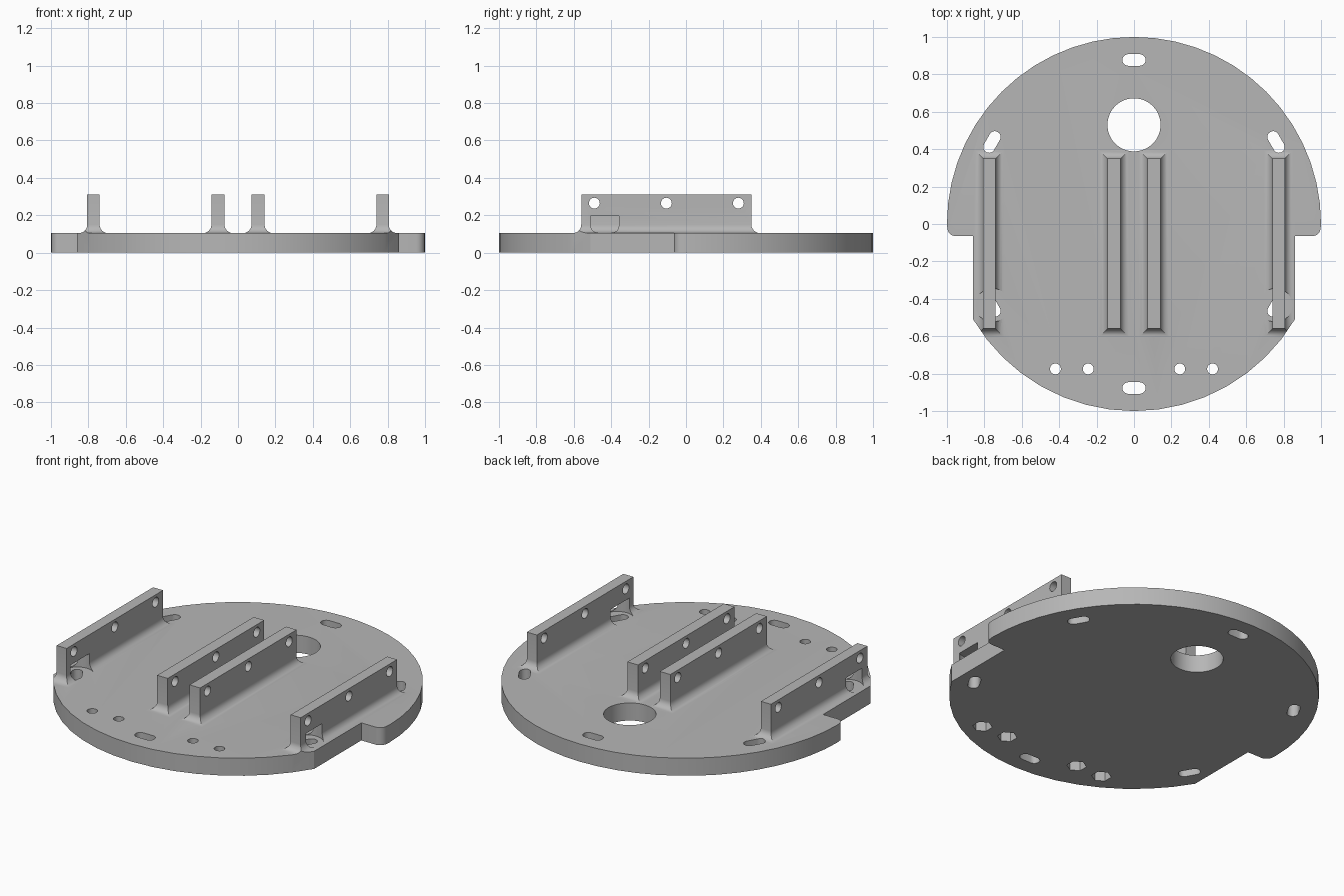
import bpy, bmesh, math

if "Cube" in bpy.data.objects:
    bpy.data.objects.remove(bpy.data.objects["Cube"], do_unlink=True)

T = 0.105          # plate thickness
NOTCH_X, NOTCH_Y = 0.86, -0.065

grey = bpy.data.materials.new("grey_plastic")
grey.use_nodes = True
grey.diffuse_color = (0.47, 0.47, 0.47, 1)
grey.node_tree.nodes["Principled BSDF"].inputs["Base Color"].default_value = (0.47, 0.47, 0.47, 1)


def loft(name, rings):
    """Closed solid through a stack of matching point rings."""
    bm = bmesh.new()
    loops = [[bm.verts.new(p) for p in ring] for ring in rings]
    n = len(loops[0])
    for a, b in zip(loops, loops[1:]):
        for i in range(n):
            j = (i + 1) % n
            bm.faces.new((a[i], a[j], b[j], b[i]))
    bm.faces.new(loops[0][::-1])
    bm.faces.new(loops[-1])
    bmesh.ops.recalc_face_normals(bm, faces=bm.faces)
    mesh = bpy.data.meshes.new(name)
    bm.to_mesh(mesh)
    bm.free()
    mesh.materials.append(grey)
    obj = bpy.data.objects.new(name, mesh)
    bpy.context.collection.objects.link(obj)
    return obj


def prism(name, pts, z0, z1):
    return loft(name, [[(x, y, z) for x, y in pts] for z in (z0, z1)])


def combine(target, tool, operation):
    mod = target.modifiers.new("combine", "BOOLEAN")
    mod.operation, mod.solver, mod.object = operation, "EXACT", tool
    bpy.context.view_layer.objects.active = target
    bpy.ops.object.modifier_apply(modifier=mod.name)
    bpy.data.objects.remove(tool, do_unlink=True)


def circle(cx, cy, r, n=32, start=0.0):
    return [(cx + r * math.cos(start + math.tau * i / n),
             cy + r * math.sin(start + math.tau * i / n)) for i in range(n)]


def slot(cx, cy, angle, half=0.031, r=0.031, n=10):
    pts = []
    for side in (1, -1):
        for i in range(n + 1):
            a = math.pi * i / n - math.pi / 2
            u, v = side * (half + r * math.cos(a)), side * r * math.sin(a)
            pts.append((cx + u * math.cos(angle) - v * math.sin(angle),
                        cy + u * math.sin(angle) + v * math.cos(angle)))
    return pts


def outline():
    """Round plate with a stepped notch and rounded ears on both sides."""
    r = 0.045
    low = math.asin(math.sqrt(1 - NOTCH_X ** 2))
    half = [(math.sin(a), -math.cos(a)) for a in
            [(math.pi / 2 - low) * i / 8 for i in range(9)]]
    half.append((NOTCH_X, NOTCH_Y))
    cx, cy = 0.998 - r, NOTCH_Y + r
    half += [(cx + r * math.sin(a), cy - r * math.cos(a)) for a in
             [math.pi / 2 * i / 6 for i in range(7)]]
    half += [(math.cos(a), math.sin(a)) for a in
             [math.pi / 2 * i / 14 for i in range(15)]]
    return half + [(-x, y) for x, y in reversed(half[1:-1])]


def rail(name, cx, half_width):
    """Upright rail with a mitred concave fillet around its foot."""
    y0, y1, r, steps = -0.56, 0.35, 0.045, 6
    levels = [(r, T - 0.05)]
    for i in range(steps + 1):
        t = math.pi / 2 * i / steps
        levels.append((r * (1 - math.sin(t)), T + r * (1 - math.cos(t))))
    levels.append((0, 0.31))
    return loft(name, [[(cx - half_width - o, y0 - o, z), (cx + half_width + o, y0 - o, z),
                        (cx + half_width + o, y1 + o, z), (cx - half_width - o, y1 + o, z)]
                       for o, z in levels])


plate = prism("mounting_plate", outline(), 0, T)

# rails with cross holes; the outer pair has a clearance pocket above a slot
for side in (-1, 1):
    for cx, half_width in ((0.107, 0.035), (0.773, 0.033)):
        bar = rail("rail", side * cx, half_width)
        for y in (-0.49, -0.105, 0.28):
            ring = circle(y, 0.265, 0.029, 24)
            combine(bar, loft("cutter", [[(x, u, v) for u, v in ring] for x in (-1.2, 1.2)]),
                    "DIFFERENCE")
        if cx > 0.5:
            combine(bar, prism("cutter", circle(side * 0.757, -0.434, 0.09), 0, 0.197),
                    "DIFFERENCE")
            combine(bar, prism("cutter", outline(), -0.1, 0.5), "INTERSECT")
        combine(plate, bar, "UNION")

# cable hole and six tangential slots
holes = [circle(0, 0.53, 0.142, 48)]
for degrees in range(30, 390, 60):
    a = math.radians(degrees)
    holes.append(slot(0.877 * math.cos(a), 0.877 * math.sin(a), a + math.pi / 2))
# screw holes near the front rim, with hexagonal nut pockets underneath
for x in (-0.42, -0.245, 0.245, 0.42):
    holes.append(circle(x, -0.775, 0.029, 24))
    combine(plate, prism("cutter", circle(x, -0.775, 0.054, 6, math.pi / 6), -0.1, 0.06),
            "DIFFERENCE")
for pts in holes:
    combine(plate, prism("cutter", pts, -0.1, 0.16), "DIFFERENCE")

bpy.ops.object.select_all(action="DESELECT")
plate.select_set(True)
bpy.context.view_layer.objects.active = plate
bpy.ops.object.shade_smooth_by_angle(angle=math.radians(30))
